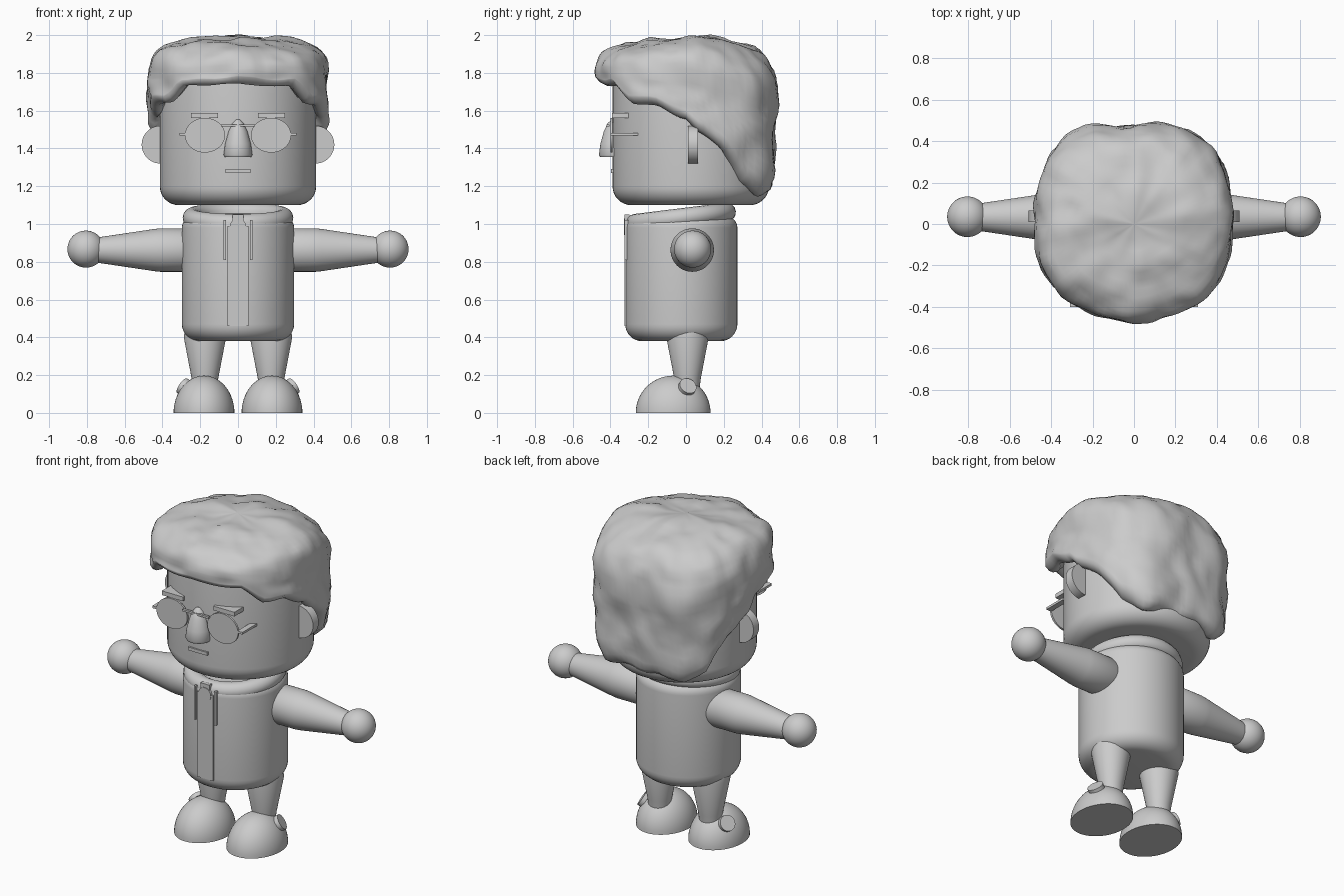
import bpy, bmesh
from math import sin, cos, pi, radians, degrees
from mathutils import Vector, noise

cube = bpy.data.objects.get("Cube")
if cube:
    bpy.data.objects.remove(cube, do_unlink=True)

GREY = (0.6, 0.6, 0.6, 1)
clay = bpy.data.materials.new("clay_grey")
clay.use_nodes = True
clay.diffuse_color = GREY
clay.node_tree.nodes["Principled BSDF"].inputs["Base Color"].default_value = GREY


def finish(name, bm, loc=(0, 0, 0), rot=(0, 0, 0), scale=(1, 1, 1), angle=35):
    bmesh.ops.recalc_face_normals(bm, faces=bm.faces)
    mesh = bpy.data.meshes.new(name)
    bm.to_mesh(mesh)
    bm.free()
    mesh.materials.append(clay)
    ob = bpy.data.objects.new(name, mesh)
    bpy.context.collection.objects.link(ob)
    ob.location, ob.scale = loc, scale
    ob.rotation_euler = [radians(a) for a in rot]
    bpy.ops.object.select_all(action='DESELECT')
    ob.select_set(True)
    bpy.context.view_layer.objects.active = ob
    bpy.ops.object.shade_smooth_by_angle(angle=radians(angle))


def loft(rings):
    """Skin closed rings of points and cap both ends."""
    bm = bmesh.new()
    rows = [[bm.verts.new(p) for p in ring] for ring in rings]
    n = len(rows[0])
    for a, b in zip(rows, rows[1:]):
        for i in range(n):
            j = (i + 1) % n
            bm.faces.new((a[i], a[j], b[j], b[i]))
    bm.faces.new(rows[0])
    bm.faces.new(rows[-1])
    return bm


def lathe(name, profile, sides=48, **kw):
    turn = [2 * pi * i / sides for i in range(sides)]
    finish(name, loft([[(r * cos(a), r * sin(a), z) for a in turn]
                       for r, z in profile]), **kw)


def arc(r, z, size, start, end, steps=8):
    """Profile points round a corner centred on radius r, height z."""
    angles = [radians(start + (end - start) * i / steps) for i in range(steps + 1)]
    return [(max(r + size * cos(a), 0.0005), z + size * sin(a)) for a in angles]


def rounded_can(name, r, low, high, bottom, top, loc):
    lathe(name, arc(r - bottom, low + bottom, bottom, -90, 0)
          + arc(r - top, high - top, top, 0, 90), sides=64, loc=loc)


def disc(name, r, thick, **kw):
    lathe(name, [(r, -thick / 2), (r, thick / 2)], **kw)


def box(name, low, high):
    bm = bmesh.new()
    bmesh.ops.create_cube(bm, size=1)
    size = [h - l for l, h in zip(low, high)]
    mid = [(h + l) / 2 for l, h in zip(low, high)]
    bmesh.ops.scale(bm, vec=size, verts=bm.verts)
    finish(name, bm, loc=mid)


# Head and torso
rounded_can("head", 0.414, 1.10, 1.86, 0.10, 0.08, (0, 0.025, 0))
rounded_can("torso", 0.297, 0.38, 1.04, 0.09, 0.06, (0, -0.025, 0))

# Tilted collar roll
lathe("collar", [(0.243 + 0.05 * cos(t * pi / 8), 0.05 * sin(t * pi / 8))
                 for t in range(-8, 9)], loc=(0, -0.027, 1.033), rot=(7, 0, 0))

# Front placket and zip toggle
box("placket", (-0.055, -0.325, 0.46), (0.055, -0.29, 0.99))
disc("zip_toggle", 0.043, 0.02, loc=(0, -0.319, 0.985), rot=(90, 0, 0))
box("zip_tab", (-0.03, -0.325, 1.0), (0.03, -0.30, 1.05))

# Paired parts
for side, s in (("left", 1), ("right", -1)):
    lathe(side + "_arm", [(0.09, 0.18), (0.115, 0.22), (0.115, 0.41), (0.112, 0.44),
                          (0.066, 0.75)], loc=(0, 0.033, 0.862), rot=(0, 90 * s, 0))
    lathe(side + "_hand", arc(0, 0, 0.098, -90, 90, 24), loc=(s * 0.805, 0.035, 0.867))
    lathe(side + "_leg", [(0.063, 0.12), (0.07, 0.18), (0.112, 0.40), (0.105, 0.44),
                          (0.08, 0.455)], loc=(s * 0.175, 0.008, 0))
    lathe(side + "_shoe", arc(0, 0, 1, 0, 90, 16), loc=(s * 0.18, -0.068, 0),
          scale=(0.161, 0.198, 0.197))
    disc(side + "_shoe_badge", 0.047, 0.025, loc=(s * 0.286, 0.007, 0.137),
         rot=(-20, s * 55, 0))
    disc(side + "_ear", 0.1, 0.055, loc=(s * 0.41, 0.037, 1.42), rot=(90, 0, 0))
    disc(side + "_lens", 1, 0.012, loc=(s * 0.175, -0.395, 1.47), rot=(90, 0, 0),
         scale=(0.106, 0.092, 1))
    # Small boxes, given for the left side and flipped for the right
    for part, low, high in (
            ("temple", (0.275, -0.40, 1.468), (0.31, -0.255, 1.482)),
            ("brow", (0.105, -0.392, 1.562), (0.25, -0.305, 1.588)),
            ("drawstring", (0.064, -0.325, 0.81), (0.076, -0.28, 1.02))):
        xs = sorted((s * low[0], s * high[0]))
        box(side + "_" + part, (xs[0], *low[1:]), (xs[1], *high[1:]))

# Face
lathe("nose", [(0.07, 0), (0.076, 0.012), (0.068, 0.07), (0.05, 0.135), (0.03, 0.178),
               (0.01, 0.197)], loc=(0, -0.385, 1.355))
box("glasses_bridge", (-0.09, -0.42, 1.515), (0.09, -0.405, 1.527))
box("mouth", (-0.065, -0.397, 1.27), (0.065, -0.37, 1.29))

# Hair: a lumpy cap whose hem drops from the fringe to the nape
HEM = [(0, 1.745), (38, 1.725), (52, 1.64), (70, 1.62), (90, 1.56), (98, 1.48),
       (115, 1.41), (124, 1.31), (132, 1.20), (145, 1.16), (180, 1.18)]


def hem_height(deg):
    for (a, za), (b, zb) in zip(HEM, HEM[1:]):
        if deg <= b:
            return za + (zb - za) * (deg - a) / (b - a)
    return HEM[-1][1]


def hair_point(a, step):
    """a runs round from the front; step runs crown, wall, hem roll."""
    deg = degrees(a if a <= pi else 2 * pi - a)
    front = max(0, cos(a)) ** 2
    back = max(0, -cos(a))
    corner = sin(2 * a) ** 2
    hem = hem_height(deg) + 0.01 * sin(a * 11 + 1) * (1 - front)
    wide = 0.48 + (0.01 + 0.05 * back) * corner
    shoulder = 1.76 + 0.06 * front - 0.14 * back
    power = 0.6 + 0.25 * front + 0.12 * corner
    if step <= 14:
        t = max(step, 0.05) / 14 * pi / 2
        r = wide * sin(t) ** power
        z = shoulder + (1.99 - shoulder) * max(cos(t), 0) ** power
    elif step <= 24:
        t = (step - 14) / 10
        low = hem + 0.035
        r = wide - 0.035 * back * t ** 3
        z = shoulder + (low - shoulder) * t
    else:
        t = (step - 24) / 6
        r = wide - 0.035 * back - (wide - 0.36) * t
        z = hem + 0.035 - 0.035 * sin(pi * min(t * 1.5, 1))
    p = Vector((r * sin(a), -r * cos(a), z))
    out = (p - Vector((0, 0, 1.5))).normalized()
    lump = 0.028 * noise.noise(p * 5.5) + 0.012 * noise.noise(p * 13)
    return p + out * lump * (1 if step <= 26 else 0.3)


finish("hair", loft([[hair_point(2 * pi * i / 96, step) for i in range(96)]
                     for step in range(31)]), angle=60)
